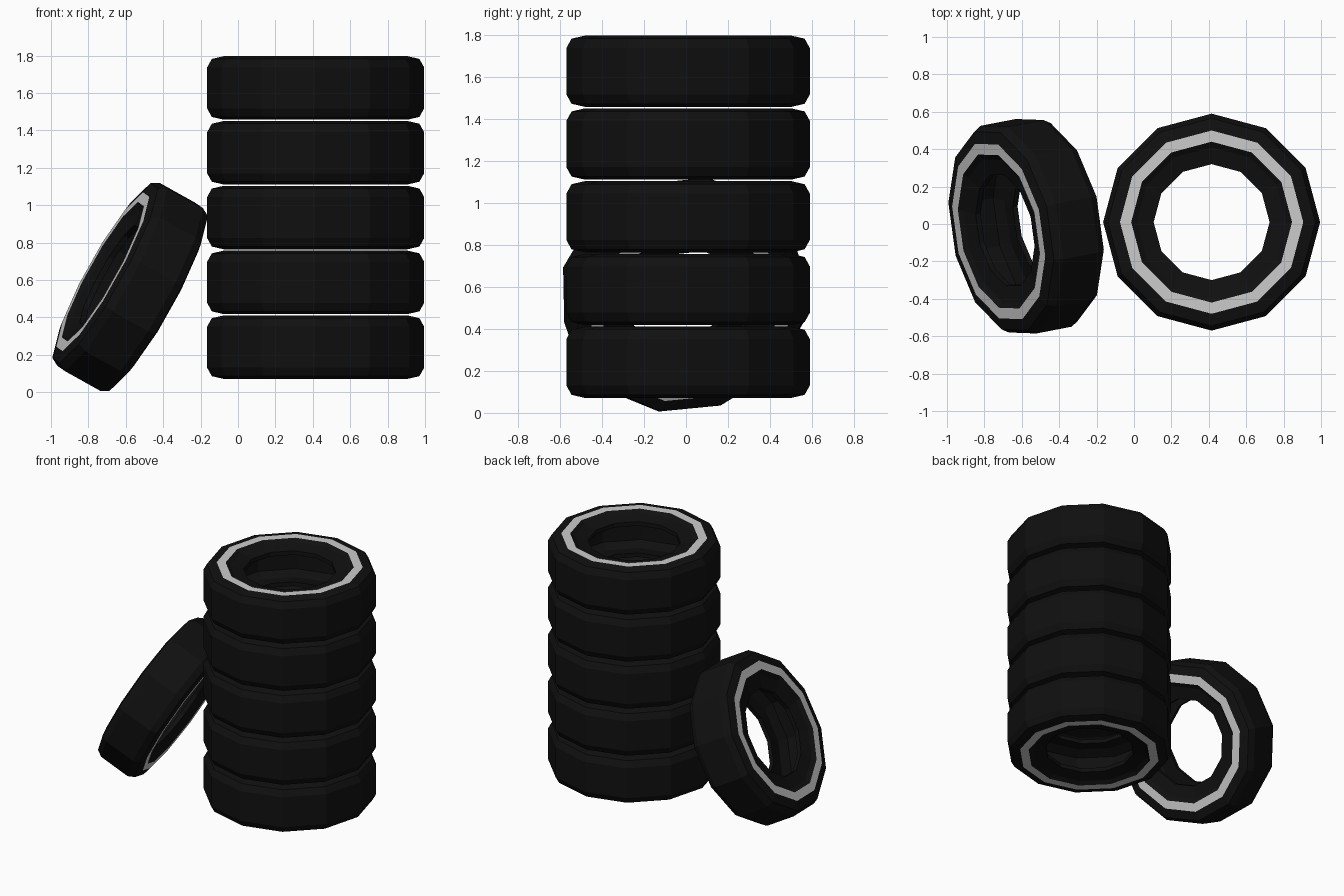
import bpy, bmesh, math
from mathutils import Vector, Matrix

if "Cube" in bpy.data.objects:
    bpy.data.objects.remove(bpy.data.objects["Cube"])

SIDES = 12


def material(name, value):
    m = bpy.data.materials.new(name)
    m.diffuse_color = (value, value, value, 1)
    m.use_nodes = True
    m.node_tree.nodes["Principled BSDF"].inputs["Base Color"].default_value = m.diffuse_color
    return m


rubber = material("rubber", 0.005)
stripe = material("sidewall_stripe", 0.6)

# Upper half of the tyre cross-section (radius, height): tread, shoulder,
# pale stripe, sidewall, bead lip, hollow inside
half = [(0.58, 0.11), (0.555, 0.155), (0.49, 0.17), (0.43, 0.17),
        (0.40, 0.15), (0.31, 0.13), (0.31, 0.10), (0.43, 0.12), (0.50, 0.09)]
profile = half + [(r, -z) for r, z in reversed(half)]


def tyre_mesh():
    bm = bmesh.new()
    rings = []
    for i in range(SIDES):
        a = 2 * math.pi * i / SIDES
        rings.append([bm.verts.new((r * math.cos(a), r * math.sin(a), z))
                      for r, z in profile])
    n = len(profile)
    stripe_segments = (2, n - 4)
    for i in range(SIDES):
        p, q = rings[i], rings[(i + 1) % SIDES]
        for j in range(n):
            k = (j + 1) % n
            f = bm.faces.new((p[j], q[j], q[k], p[k]))
            f.material_index = 1 if j in stripe_segments else 0
    bmesh.ops.recalc_face_normals(bm, faces=bm.faces[:])
    me = bpy.data.meshes.new("tyre")
    bm.to_mesh(me)
    bm.free()
    me.materials.append(rubber)
    me.materials.append(stripe)
    return me


def add_tyre(name, mesh, matrix):
    ob = bpy.data.objects.new(name, mesh)
    bpy.context.collection.objects.link(ob)
    ob.matrix_world = matrix


tyre = tyre_mesh()

# Stack of five tyres
for i in range(5):
    add_tyre(f"stacked_tyre_{i + 1}", tyre,
             Matrix.Translation((0.415, 0.01, 0.241 + 0.3465 * i)))

# Tyre leaning against the stack, rolled slightly about its own axle
axle = Vector((-0.86, -0.165, 0.48)).normalized()
up = (Vector((0, 0, 1)) - axle * axle.z).normalized()
side = up.cross(axle)
if side.y < 0:
    side = -side
roll = math.radians(-8.7)
x = -math.cos(roll) * up + math.sin(roll) * side
y = axle.cross(x)
rot = Matrix((x, y, axle)).transposed().to_4x4()
add_tyre("leaning_tyre", tyre, Matrix.Translation((-0.577, -0.012, 0.563)) @ rot)
